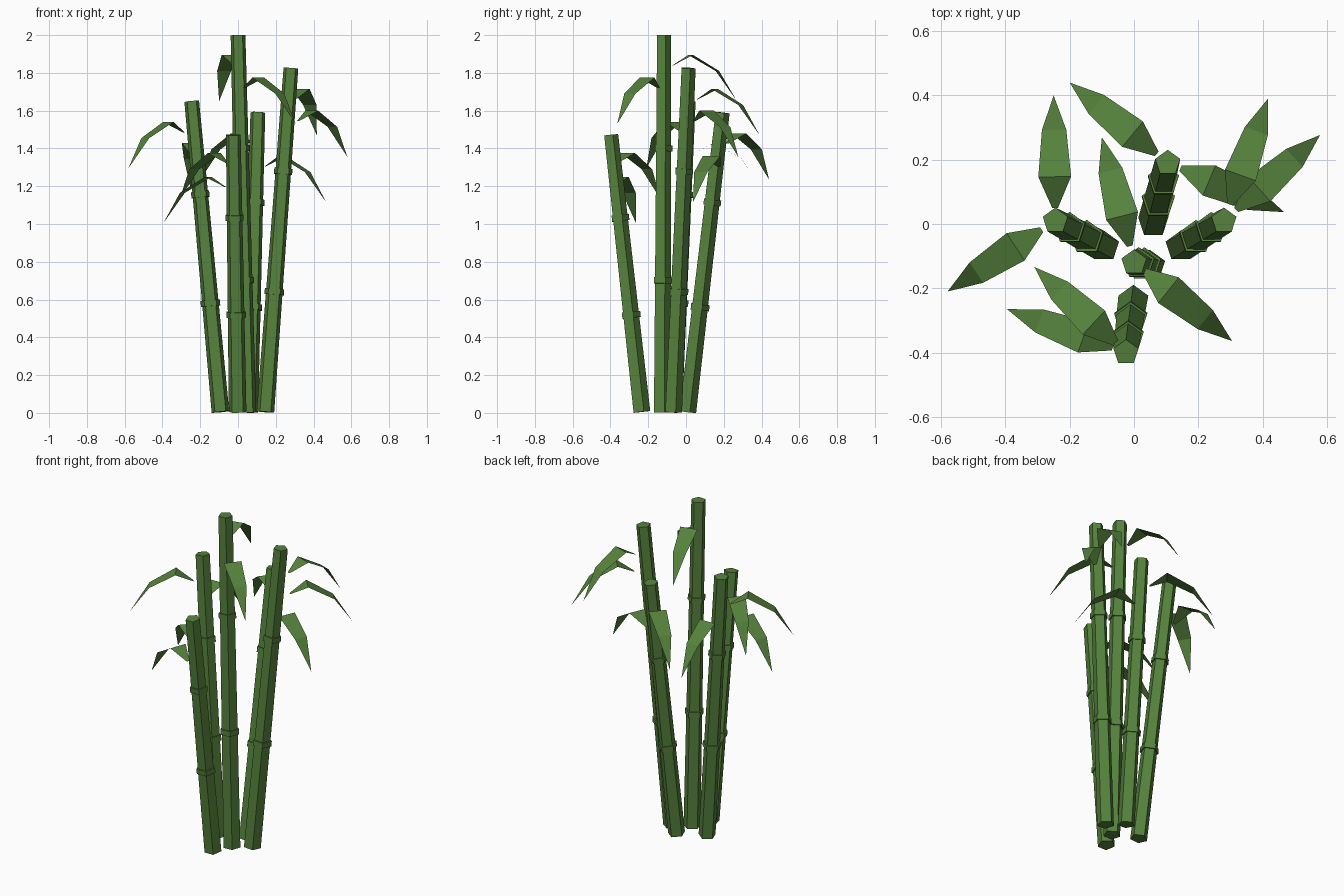
import bpy, bmesh, math
from mathutils import Vector

cube = bpy.data.objects.get("Cube")
if cube:
    bpy.data.objects.remove(cube)

green = bpy.data.materials.new("bamboo_green")
green.use_nodes = True
color = (0.092, 0.223, 0.046, 1)
green.diffuse_color = color
green.node_tree.nodes["Principled BSDF"].inputs["Base Color"].default_value = color

SIDES = 5
BASE_R, TOP_R = 0.049, 0.041


def finish(bm, name):
    mesh = bpy.data.meshes.new(name)
    bm.to_mesh(mesh)
    bm.free()
    mesh.materials.append(green)
    obj = bpy.data.objects.new(name, mesh)
    bpy.context.collection.objects.link(obj)


def prism(bm, start, end, r1, r2):
    """Capped five-sided tapered tube between two points."""
    turn = Vector((0, 0, 1)).rotation_difference(end - start)
    rings = []
    for center, r in ((start, r1), (end, r2)):
        ring = []
        for i in range(SIDES):
            a = math.pi / 2 + math.tau * i / SIDES
            ring.append(bm.verts.new(center + turn @ Vector((r * math.cos(a), r * math.sin(a), 0))))
        rings.append(ring)
    low, high = rings
    bm.faces.new(low[::-1])
    bm.faces.new(high)
    for i in range(SIDES):
        j = (i + 1) % SIDES
        bm.faces.new((low[i], low[j], high[j], high[i]))


def stalk(name, base, top):
    """Leaning cane with two raised joints."""
    base, top = Vector(base), Vector(top)
    bm = bmesh.new()
    prism(bm, base, top, BASE_R, TOP_R)
    half = (top - base).normalized() * 0.016
    for t in (0.35, 0.7):
        mid = base.lerp(top, t)
        r = (BASE_R + (TOP_R - BASE_R) * t) * 1.17
        prism(bm, mid - half, mid + half, r, r)
    finish(bm, name)


# Leaf stations: distance back from the tip, height from the bend, half width
STATIONS = ((0.35, -0.055, 0.009), (0.253, 0, 0.051), (0.107, -0.085, 0.038))
TIP_DROP = -0.245


def leaf(name, top, tip_xy, bend_z):
    """Flat drooping blade, folded at two cross lines."""
    tip = Vector((*tip_xy, bend_z))
    out = Vector((tip.x - top[0], tip.y - top[1], 0)).normalized()
    side = Vector((-out.y, out.x, 0))
    up = Vector((0, 0, 1))
    bm = bmesh.new()
    pairs = []
    for back, dz, w in STATIONS:
        p = tip - out * back + up * dz
        pairs.append((bm.verts.new(p - side * w), bm.verts.new(p + side * w)))
    for a, b in zip(pairs, pairs[1:]):
        bm.faces.new((a[0], b[0], b[1], a[1]))
    point = bm.verts.new(tip + up * TIP_DROP)
    bm.faces.new((pairs[-1][0], point, pairs[-1][1]))
    finish(bm, name)


# Each cane: base, top, then its leaves as tip position and bend height
CANES = {
    "center": ((0.05, -0.13, 0.002), (0, -0.12, 2.0),
               (((-0.10, 0.27), 1.895), ((0.305, -0.364), 1.775))),
    "left_back": ((0.145, -0.07, 0.005), (0.28, 0.01, 1.825),
                  (((0.417, 0.39), 1.715), ((0.579, 0.277), 1.60))),
    "right": ((-0.093, -0.07, 0.005), (-0.245, 0.01, 1.65),
              (((-0.58, -0.21), 1.54), ((-0.25, 0.40), 1.43))),
    "back": ((0.06, 0.005, 0.005), (0.105, 0.19, 1.59),
             (((-0.20, 0.44), 1.48), ((0.467, 0.037), 1.36))),
    "front": ((-0.002, -0.238, 0.005), (-0.025, -0.40, 1.472),
              (((-0.395, -0.265), 1.25), ((-0.31, -0.134), 1.375))),
}

for place, (base, top, leaves) in CANES.items():
    stalk(place + "_stalk", base, top)
    for n, (tip_xy, bend_z) in enumerate(leaves, 1):
        leaf(f"{place}_leaf_{n}", top, tip_xy, bend_z)
